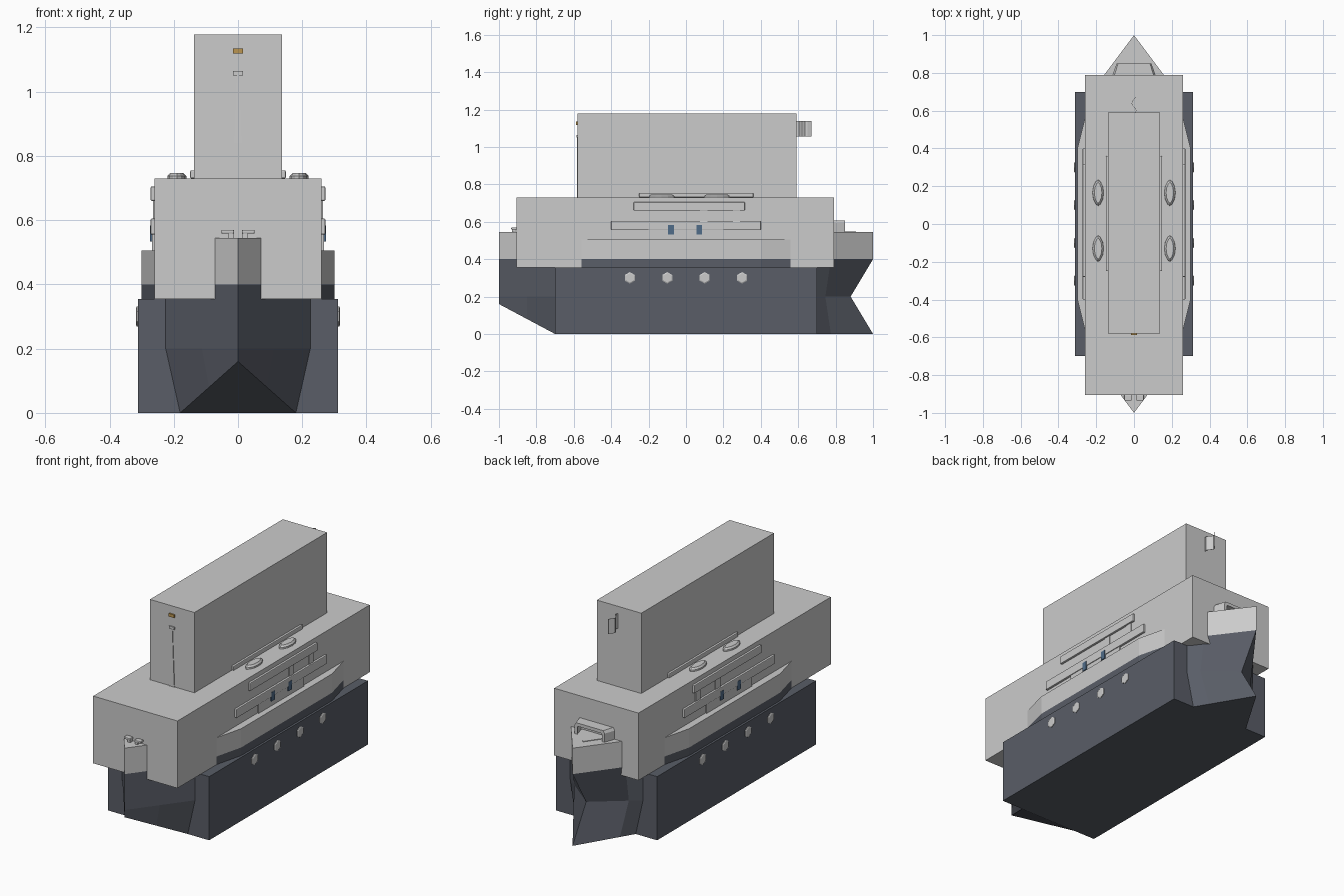
import bpy, bmesh, math
from mathutils import Vector

if "Cube" in bpy.data.objects:
    bpy.data.objects.remove(bpy.data.objects["Cube"])


def material(name, rgb):
    m = bpy.data.materials.new(name)
    m.diffuse_color = (*rgb, 1)
    m.use_nodes = True
    m.node_tree.nodes["Principled BSDF"].inputs["Base Color"].default_value = m.diffuse_color
    return m


DARK = material("dark_paint", (0.10, 0.11, 0.135))
BLUE = material("window_blue", (0.08, 0.15, 0.25))
GOLD = material("lamp_gold", (0.5, 0.3, 0.08))


def finish(name, bm, mat=None):
    bmesh.ops.recalc_face_normals(bm, faces=bm.faces)
    me = bpy.data.meshes.new(name)
    bm.to_mesh(me)
    bm.free()
    ob = bpy.data.objects.new(name, me)
    bpy.context.collection.objects.link(ob)
    if mat:
        me.materials.append(mat)
    return ob


def box(name, x, y, z, mat=None, bevel=0):
    bm = bmesh.new()
    bmesh.ops.create_cube(bm, size=1)
    for v in bm.verts:
        v.co = [a + (b - a) * (c + 0.5) for (a, b), c in zip((x, y, z), v.co)]
    ob = finish(name, bm, mat)
    if bevel:
        mod = ob.modifiers.new("bevel", 'BEVEL')
        mod.width, mod.segments = bevel, 2
    return ob


def side_box(name, x, y, z, mat=None, bevel=0):
    for label, s in (("right", 1), ("left", -1)):
        box(f"{name}_{label}", sorted((s * x[0], s * x[1])), y, z, mat, bevel)


def loft(name, rings, mat=None):
    bm = bmesh.new()
    rows = [[bm.verts.new(p) for p in r] for r in rings]
    n = len(rows[0])
    for a, b in zip(rows, rows[1:]):
        for i in range(n):
            j = (i + 1) % n
            bm.faces.new((a[i], a[j], b[j], b[i]))
    for end in (rows[0], rows[-1]):
        bm.faces.new(end)
    bmesh.ops.remove_doubles(bm, verts=bm.verts, dist=1e-5)
    return finish(name, bm, mat)


# Pointed hull: levels are (z, half width at shoulder, half width amidships)
def hull_ring(end, t, top, upper):
    if end:
        levels = [(top, .225, 1), (.4, .225, 1)] if upper else \
                 [(.4, .225, 1), (.2, .225, .88 if end > 0 else 1), (0, .18, 1)]
        pts = []
        for z, w, tip in levels:
            if z == 0 and end < 0:
                z = .16 * t
            pts.append((w * (1 - t), end * (.7 + (tip - .7) * t), z))
    return pts + [(-x, y, z) for x, y, z in reversed(pts)]


def mid_ring(y, upper):
    pts = [(.3, y, .505), (.3, y, .4)] if upper else [(.3, y, .4), (.3, y, .2), (.25, y, 0)]
    return pts + [(-a, b, c) for a, b, c in reversed(pts)]


for name, upper, mat in (("upper_hull", True, None), ("lower_hull", False, DARK)):
    loft(name, [hull_ring(-1, 1, .545, upper), hull_ring(-1, .5, .545, upper),
                hull_ring(-1, 0, .505, upper), mid_ring(-.4, upper), mid_ring(.4, upper),
                hull_ring(1, 0, .505, upper), hull_ring(1, .25, .545, upper),
                hull_ring(1, 1, .545, upper)], mat)

# Main blocks
box("lower_block", (-.312, .312), (-.7, .7), (0, .355), DARK)
box("middle_block", (-.26, .26), (-.905, .79), (.355, .73))
box("top_block", (-.137, .137), (-.58, .59), (.73, 1.178))

# Side galleries, cabins and windows
side_box("lower_gallery", (.25, .272), (-.4, .4), (.555, .605), bevel=.004)
side_box("upper_gallery", (.25, .272), (-.28, .315), (.66, .705), bevel=.004)
side_box("cabin", (.25, .268), (-.2, .2), (.5, .58))
for y in (-.08, .07):
    side_box("window", (.26, .2735), (y - .015, y + .015), (.533, .583), BLUE)
for y in (.095, .27):
    side_box("gallery_post", (.25, .264), (y - .02, y + .02), (.605, .66))
side_box("deck_ledge", (.13, .149), (-.25, .36), (.73, .755), bevel=.004)

# Portholes
for s in (-1, 1):
    for y in (-.3, -.1, .1, .3):
        ring = lambda x, r: [(s * x, y + r * math.sin(k * math.pi / 3),
                              .3 + r * math.cos(k * math.pi / 3)) for k in range(6)]
        loft("porthole", [ring(.3, .031), ring(.315, .031), ring(.318, .025)])

# Eye-shaped hatches on the middle deck
for x in (-.19, .19):
    for y in (-.13, .165):
        def eye(w, l, z):
            o = []
            for k in range(12):
                a = k * math.pi / 6
                o.append((x + w * math.cos(a) * abs(math.cos(a)) ** .3, y + l * math.sin(a), z))
            return o
        loft("hatch", [eye(.03, .07, .725), eye(.029, .068, .738), eye(.02, .055, .747)])

# Bow rail: rounded arch standing on the foredeck
path = [(-.115, .545), (-.115, .585), (-.105, .6), (.105, .6), (.115, .585), (.115, .545)]
inner = [(-.095, .545), (-.095, .575), (-.09, .582), (.09, .582), (.095, .575), (.095, .545)]
bm = bmesh.new()
rows = []
for y, k in ((.785, 1), (.85, .8)):
    rows.append([[bm.verts.new((px * k, y, pz + .008 * (pz > .55))) for px, pz in line]
                 for line in (path, inner)])
(fo, fi), (bo, bi) = rows
for i in range(5):
    for a, b in ((fo, fi), (bo, bi), (fo, bo), (fi, bi)):
        bm.faces.new((a[i], a[i + 1], b[i + 1], b[i]))
for i in (0, 5):
    bm.faces.new((fo[i], fi[i], bi[i], bo[i]))
finish("bow_rail", bm)

# Raised triangle on the foredeck
tri = lambda z: [(-.085, .79, z), (.085, .79, z), (0, .91, z)]
loft("foredeck_plate", [tri(.54), tri(.548)])

# Stern bollards
side_box("bollard_post", (.014, .03), (-.93, -.912), (.54, .565))
side_box("bollard_arm", (.012, .052), (-.935, -.905), (.558, .57), bevel=.004)

# Tapered mast, cap and lamp on the front of the top block
mast = lambda w, d, z: [(-w, -.58 - d, z), (w, -.58 - d, z), (w, -.57, z), (-w, -.57, z)]
loft("mast", [mast(.016, .004, .73), mast(.011, .004, .84), mast(.003, .003, 1.05)])
box("mast_cap", (-.016, .016), (-.586, -.57), (1.05, 1.065))
box("lamp", (-.016, .016), (-.588, -.57), (1.118, 1.135), GOLD)

# Waving flag at the back of the top block
flag = []
for i in range(9):
    y = .58 + .0115 * i
    x = .012 * math.sin(i * .9)
    flag.append([(x - .001, y, 1.055), (x + .001, y, 1.055), (x + .001, y, 1.138), (x - .001, y, 1.138)])
loft("flag", flag)
